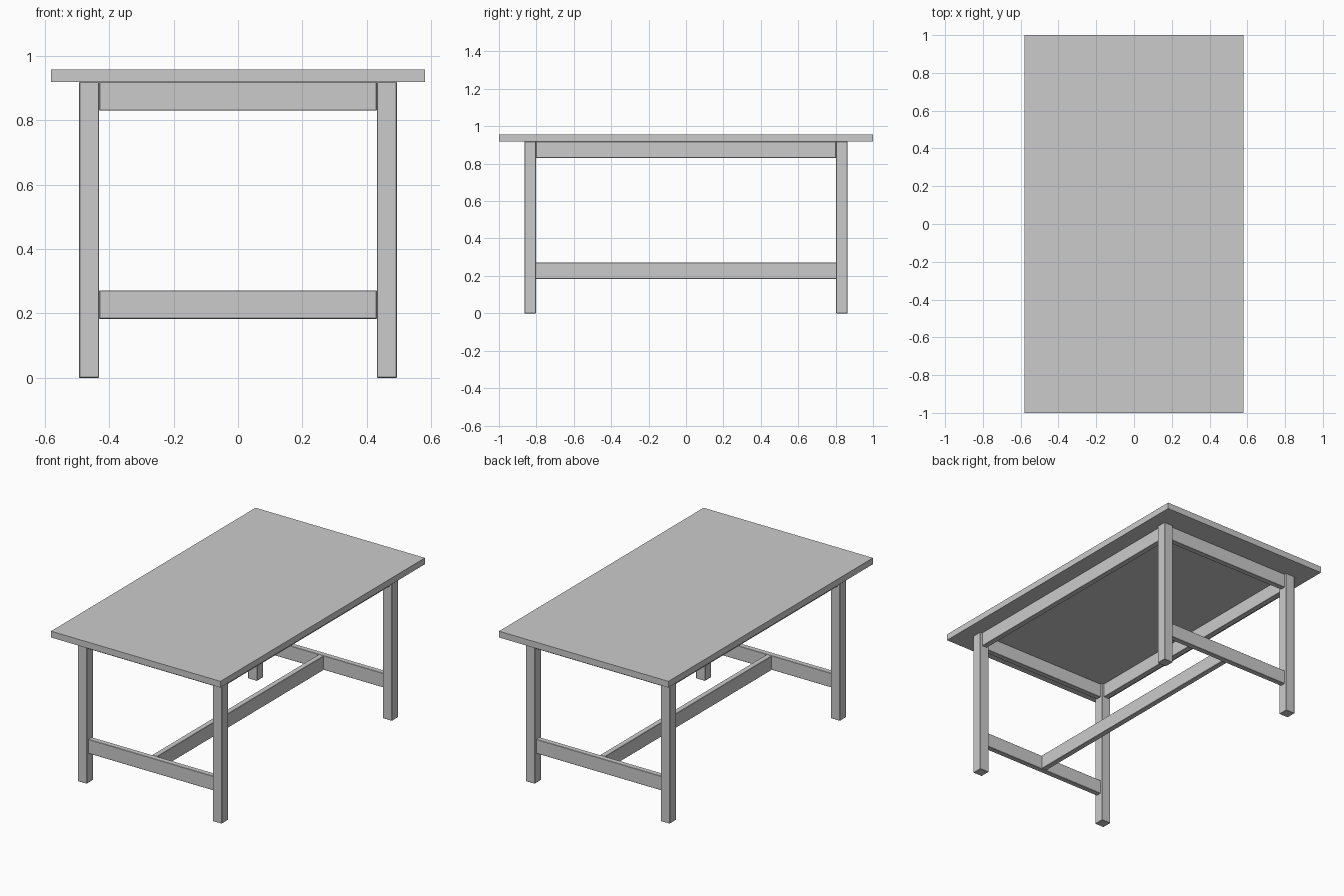
import bpy
import bmesh
from mathutils import Vector

if "Cube" in bpy.data.objects:
    bpy.data.objects.remove(bpy.data.objects["Cube"])

LEG_X, LEG_Y = 0.462, 0.833      # leg centre positions
LEG = 0.062                      # square leg section
RAIL = 0.034                     # rail thickness
TOP_Z, TOP_H = 0.918, 0.039      # underside and thickness of the top


def box(name, centre, size, bevel=0.0):
    bm = bmesh.new()
    bmesh.ops.create_cube(bm, size=1)
    bmesh.ops.scale(bm, vec=Vector(size), verts=bm.verts)
    mesh = bpy.data.meshes.new(name)
    bm.to_mesh(mesh)
    bm.free()
    ob = bpy.data.objects.new(name, mesh)
    ob.location = centre
    bpy.context.collection.objects.link(ob)
    if bevel:
        mod = ob.modifiers.new("edge_bevel", "BEVEL")
        mod.width, mod.segments = bevel, 1
    return ob


# Table top
box("table_top", (0, 0, TOP_Z + TOP_H / 2), (1.16, 2.0, TOP_H))

inner_x = 2 * LEG_X - LEG        # clear spans between legs
inner_y = 2 * LEG_Y - LEG
APRON_Z, STRETCHER_Z, RAIL_H = 0.874, 0.227, 0.088

# Legs
for sy, end in ((-1, "front"), (1, "back")):
    for sx, side in ((-1, "left"), (1, "right")):
        box(f"{end}_{side}_leg", (sx * LEG_X, sy * LEG_Y, TOP_Z / 2),
            (LEG, LEG, TOP_Z), 0.002)

    # End apron and end stretcher
    size = (inner_x, RAIL, RAIL_H)
    box(f"{end}_apron", (0, sy * LEG_Y, APRON_Z), size, 0.002)
    box(f"{end}_stretcher", (0, sy * LEG_Y, STRETCHER_Z), size, 0.002)

# Long side aprons
for sx, side in ((-1, "left"), (1, "right")):
    box(f"{side}_apron", (sx * LEG_X, 0, APRON_Z),
        (RAIL, inner_y, RAIL_H), 0.002)

# Centre stretcher joining the two end stretchers
box("centre_stretcher", (0, 0, STRETCHER_Z),
    (RAIL, 2 * LEG_Y - RAIL, RAIL_H), 0.002)
